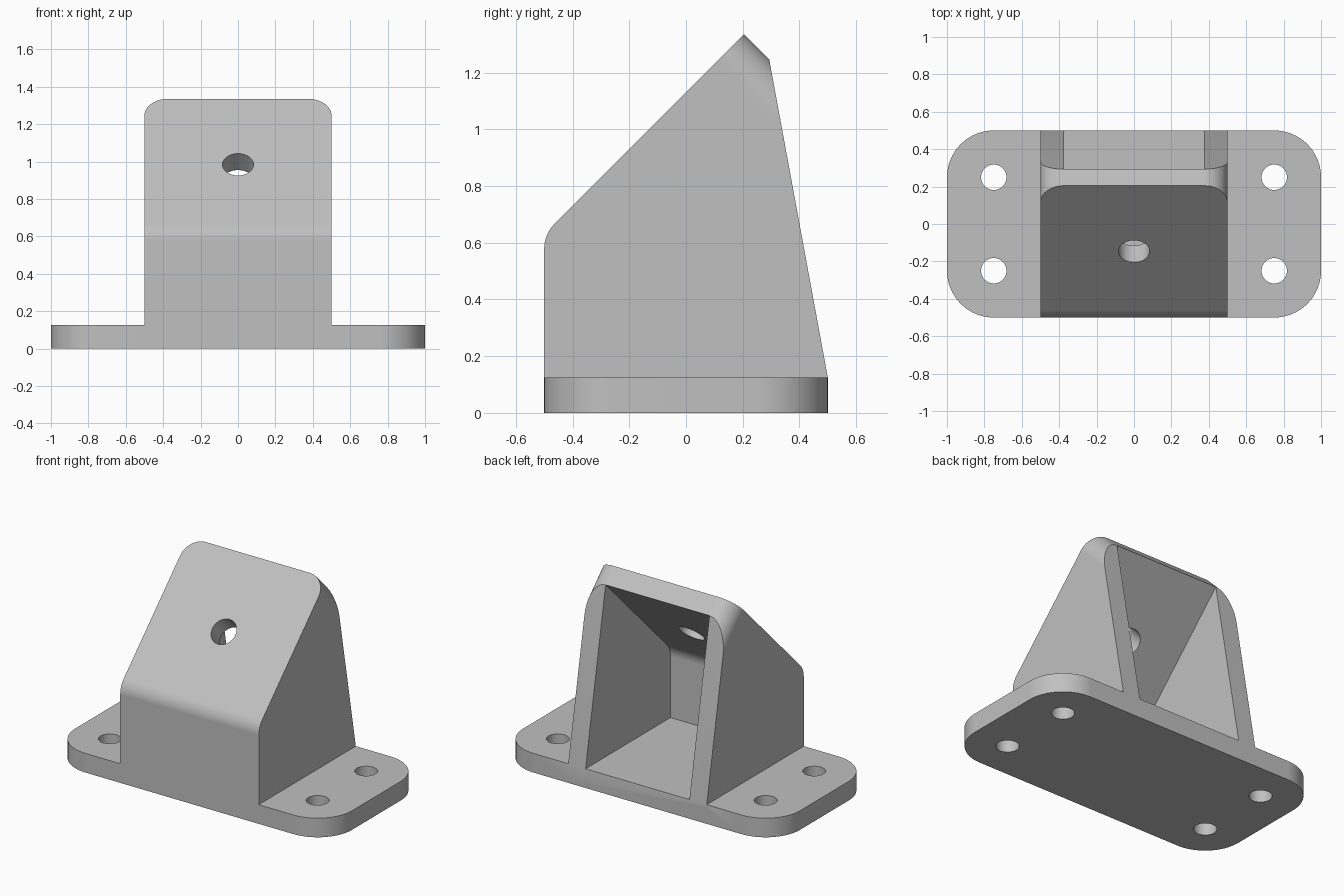
import bpy, bmesh, math
from mathutils import Vector, Matrix

if "Cube" in bpy.data.objects:
    bpy.data.objects.remove(bpy.data.objects["Cube"])

WALL = 0.125
SLOPE = 1.13            # sloped face lies on z = y + SLOPE
TOP = (0.205 + 1.335) / math.sqrt(2)   # upper end, measured along the slope


def rounded(corners, steps=12):
    """Outline from (u, v, radius) corners, with arcs where radius > 0."""
    out = []
    for i, (u, v, r) in enumerate(corners):
        p = Vector((u, v))
        if r == 0:
            out.append(p)
            continue
        a = (Vector(corners[i - 1][:2]) - p).normalized()
        b = (Vector(corners[(i + 1) % len(corners)][:2]) - p).normalized()
        half = a.angle(b) / 2
        c = p + (a + b).normalized() * (r / math.sin(half))
        s = p + a * (r / math.tan(half)) - c
        e = p + b * (r / math.tan(half)) - c
        turn = math.atan2(s.x * e.y - s.y * e.x, s.dot(e))
        for k in range(steps + 1):
            out.append(c + Matrix.Rotation(turn * k / steps, 2) @ s)
    return out


def circle(u, v, r, n=40):
    return [Vector((u + r * math.cos(2 * math.pi * k / n),
                    v + r * math.sin(2 * math.pi * k / n))) for k in range(n)]


def prism(name, outline, w0, w1, axes):
    """Extrude an outline from w0 to w1 in the frame given by axes (u, v, w)."""
    u, v, w = (Vector(a).normalized() for a in axes)
    bm = bmesh.new()
    lo, hi = ([bm.verts.new(u * p.x + v * p.y + w * d) for p in outline]
              for d in (w0, w1))
    bm.faces.new(lo[::-1])
    bm.faces.new(hi)
    n = len(outline)
    for i in range(n):
        j = (i + 1) % n
        bm.faces.new((lo[i], lo[j], hi[j], hi[i]))
    bmesh.ops.recalc_face_normals(bm, faces=bm.faces)
    me = bpy.data.meshes.new(name)
    bm.to_mesh(me)
    bm.free()
    ob = bpy.data.objects.new(name, me)
    bpy.context.collection.objects.link(ob)
    return ob


def combine(ob, tool, op):
    m = ob.modifiers.new(op, 'BOOLEAN')
    m.operation, m.object, m.solver = op, tool, 'EXACT'
    bpy.context.view_layer.objects.active = ob
    bpy.ops.object.modifier_apply(modifier=m.name)
    bpy.data.objects.remove(tool)


FLAT = ((1, 0, 0), (0, 1, 0), (0, 0, 1))
SIDE = ((0, 1, 0), (0, 0, 1), (1, 0, 0))
TILT = ((1, 0, 0), (0, 1, 1), (0, -1, 1))

# Base plate with rounded corners
bracket = prism("mounting_bracket", rounded(
    [(-1, -.5, .25), (1, -.5, .25), (1, .5, .25), (-1, .5, .25)], 16),
    0, WALL, FLAT)

# Wedge housing: side profile trimmed to a rounded plate along the slope
housing = prism("housing", rounded(
    [(-.5, 0, 0), (.5, 0, 0), (.5, WALL, 0), (.2659, .2659 + SLOPE, 0),
     (-.5, SLOPE - .5, .125)]), -.6, .6, SIDE)
trim = prism("trim", rounded(
    [(-.5, -1, 0), (.5, -1, 0), (.5, TOP, .125), (-.5, TOP, .125)]),
    -1, 1.5, TILT)
combine(housing, trim, 'INTERSECT')
combine(bracket, housing, 'UNION')

# Hollow interior, open at the back
inner = SLOPE - WALL * math.sqrt(2)
cavity = prism("cavity", rounded(
    [(-.375, WALL, 0), (.8, WALL, 0), (.8, .8 + inner, 0),
     (-.375, inner - .375, .125)]), -.375, .375, SIDE)
combine(bracket, cavity, 'DIFFERENCE')

# Hole through the sloped face
v = (-.146 + .984) / math.sqrt(2)
combine(bracket, prism("slope_hole", circle(0, v, .083), .6, 1, TILT), 'DIFFERENCE')

# Bolt holes in the base
for x in (-.75, .75):
    for y in (-.25, .25):
        combine(bracket, prism("bolt_hole", circle(x, y, .068), -.1, .3, FLAT),
                'DIFFERENCE')

# Grey finish and smooth curved edges
mat = bpy.data.materials.new("grey")
mat.diffuse_color = (.53, .53, .53, 1)
mat.use_nodes = True
mat.node_tree.nodes["Principled BSDF"].inputs["Base Color"].default_value = mat.diffuse_color
bracket.data.materials.clear()
bracket.data.materials.append(mat)
for p in bracket.data.polygons:
    p.material_index = 0
bpy.ops.object.select_all(action='DESELECT')
bracket.select_set(True)
bpy.context.view_layer.objects.active = bracket
bpy.ops.object.shade_smooth_by_angle(angle=math.radians(30))
wn = bracket.modifiers.new("weighted_normals", 'WEIGHTED_NORMAL')
wn.keep_sharp = True
